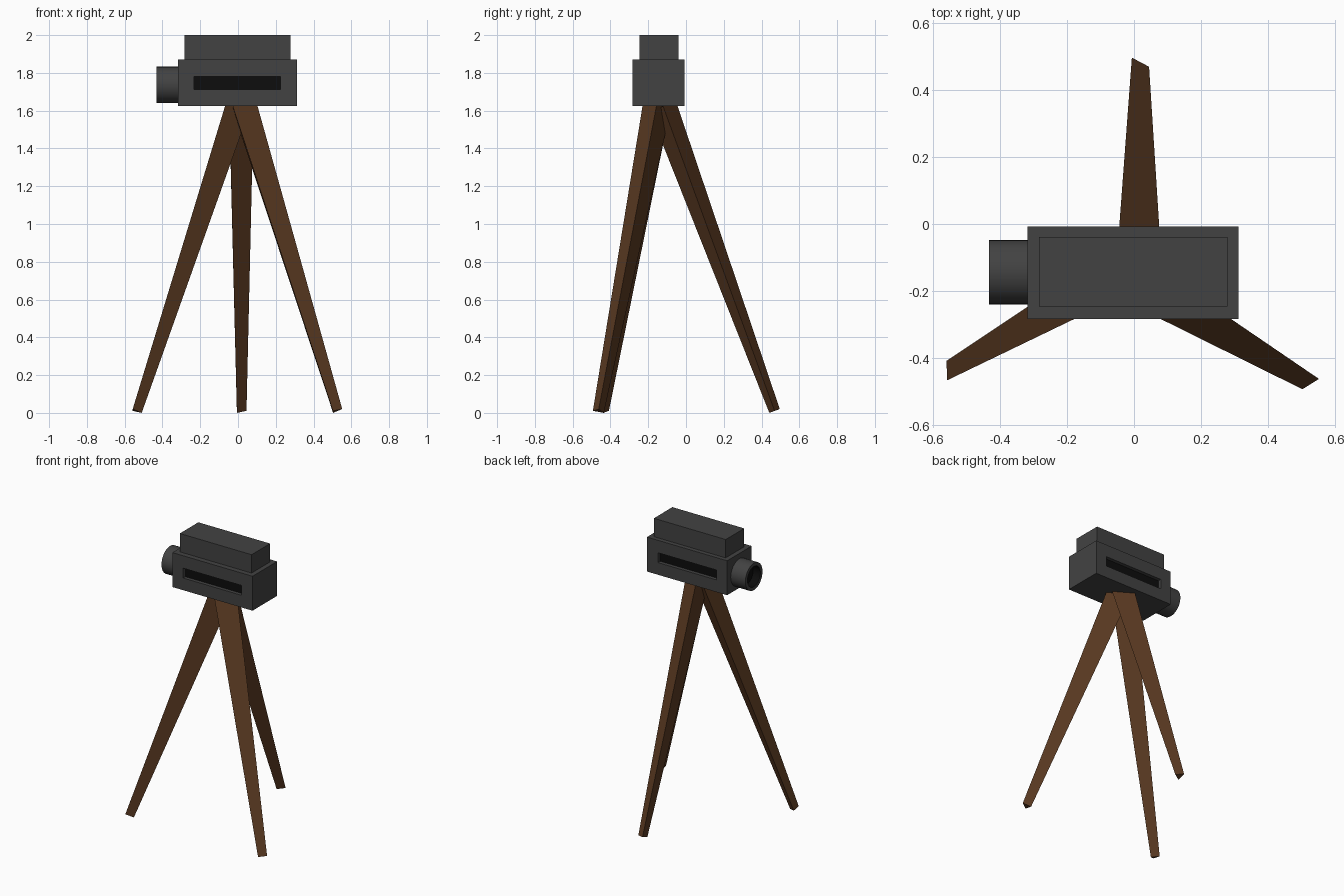
import bpy, bmesh
from math import pi, sin, cos, radians
from mathutils import Vector, Matrix

if "Cube" in bpy.data.objects:
    bpy.data.objects.remove(bpy.data.objects["Cube"])


def material(name, rgb):
    m = bpy.data.materials.new(name)
    m.diffuse_color = (*rgb, 1)
    m.use_nodes = True
    m.node_tree.nodes["Principled BSDF"].inputs["Base Color"].default_value = m.diffuse_color
    return m


METAL = material("dark_metal", (0.055, 0.055, 0.055))
BLACK = material("black", (0.004, 0.004, 0.004))
WOOD = material("brown_wood", (0.105, 0.043, 0.016))


def finish(name, bm, *mats):
    bmesh.ops.recalc_face_normals(bm, faces=bm.faces[:])
    me = bpy.data.meshes.new(name)
    bm.to_mesh(me)
    bm.free()
    ob = bpy.data.objects.new(name, me)
    for m in mats:
        me.materials.append(m)
    bpy.context.collection.objects.link(ob)
    return ob


def box(lo, hi):
    bm = bmesh.new()
    lo, hi = Vector(lo), Vector(hi)
    bmesh.ops.create_cube(bm, size=1, matrix=Matrix.Translation((lo + hi) / 2)
                          @ Matrix.Diagonal((*(hi - lo), 1)))
    return bm


# Scanner body with a recessed black slot on front and back
bm = box((-0.317, -0.283, 1.626), (0.312, -0.008, 1.87))
bm.normal_update()
for face in [f for f in bm.faces if abs(f.normal.y) > 0.9]:
    n = face.normal.copy()
    mid = face.calc_center_median()
    bmesh.ops.inset_individual(bm, faces=[face], thickness=0.03)
    for v in face.verts:
        v.co.x = 0.226 if v.co.x > mid.x else -0.233
        v.co.z = 1.782 if v.co.z > mid.z else 1.712
    inner = bmesh.ops.extrude_discrete_faces(bm, faces=[face])["faces"][0]
    bmesh.ops.translate(bm, verts=inner.verts[:], vec=n * -0.025)
    inner.material_index = 1
finish("head_body", bm, METAL, BLACK)

# Upper housing
finish("head_top", box((-0.284, -0.246, 1.87), (0.279, -0.039, 2.0)), METAL)

# Hollow lens barrel: profile of (x, radius) turned around the x axis
AX_Y, AX_Z = -0.144, 1.737
bm = bmesh.new()
profile = [(-0.317, 0.0), (-0.317, 0.096), (-0.432, 0.096),
           (-0.432, 0.072), (-0.375, 0.072), (-0.375, 0.0)]
verts = [bm.verts.new((x, AX_Y, AX_Z + r)) for x, r in profile]
edges = [bm.edges.new(p) for p in zip(verts, verts[1:])]
bmesh.ops.spin(bm, geom=verts + edges, cent=(0, AX_Y, AX_Z), axis=(1, 0, 0),
               angle=2 * pi, steps=32)
bmesh.ops.remove_doubles(bm, verts=bm.verts[:], dist=1e-4)
for f in bm.faces:
    c = f.calc_center_median()
    r = ((c.y - AX_Y) ** 2 + (c.z - AX_Z) ** 2) ** 0.5
    if -0.43 < c.x < -0.33 and r < 0.08:
        f.material_index = 1
lens = finish("lens_barrel", bm, METAL, BLACK)
bpy.context.view_layer.objects.active = lens
lens.select_set(True)
bpy.ops.object.shade_smooth_by_angle(angle=radians(35))


# Three tapered, three-sided tripod legs
def leg(name, deg):
    a = radians(deg)
    u = Vector((cos(a), sin(a), 0))
    centre = Vector((-0.004, -0.144, 0))
    foot = centre + u * 0.613 + Vector((0, 0, 0.0105))
    top = centre + u * 0.022 + Vector((0, 0, 1.622))
    axis = (top - foot).normalized()
    side = Vector((-sin(a), cos(a), 0))
    out = side.cross(axis)
    bm = bmesh.new()
    rings = []
    for p, r in ((foot, 0.034), (top, 0.086)):
        rings.append([bm.verts.new(p + r * (out * cos(radians(t)) + side * sin(radians(t))))
                      for t in (32, 152, 272)])
    for i in range(3):
        j = (i + 1) % 3
        bm.faces.new((rings[0][i], rings[0][j], rings[1][j], rings[1][i]))
    for ring in rings:
        bm.faces.new(ring)
    finish(name, bm, WOOD)


for name, deg in (("back_leg", 88.6), ("left_leg", 208.6), ("right_leg", 328.6)):
    leg(name, deg)
